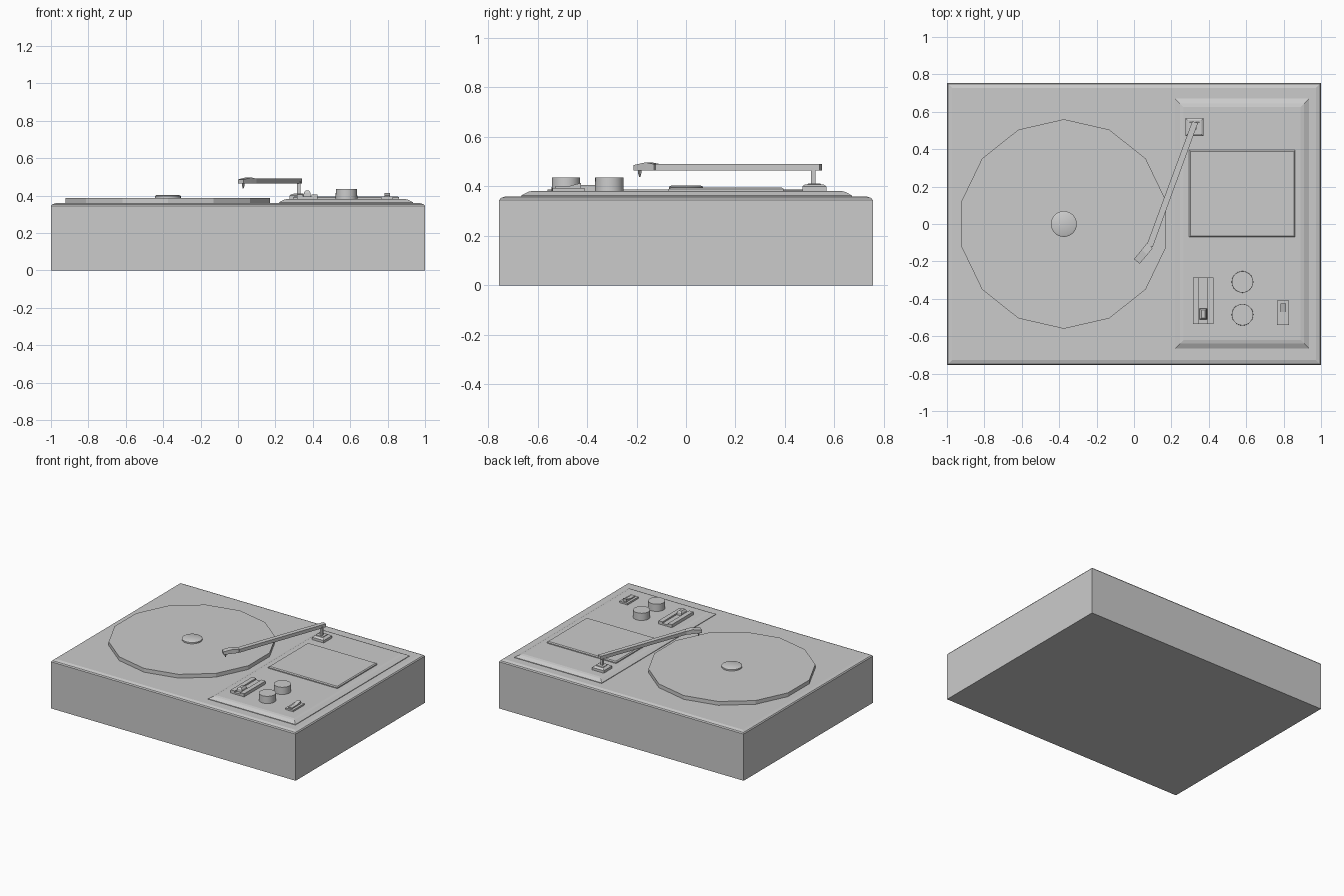
import bpy, bmesh, math
from mathutils import Vector

if "Cube" in bpy.data.objects:
    bpy.data.objects.remove(bpy.data.objects["Cube"])


def finish(bm, name):
    bmesh.ops.recalc_face_normals(bm, faces=bm.faces)
    me = bpy.data.meshes.new(name)
    bm.to_mesh(me)
    bm.free()
    ob = bpy.data.objects.new(name, me)
    bpy.context.collection.objects.link(ob)
    return ob


def loft(name, rings):
    """Skin closed rings of points, capping both ends."""
    bm = bmesh.new()
    vs = [[bm.verts.new(p) for p in r] for r in rings]
    n = len(vs[0])
    for a, b in zip(vs, vs[1:]):
        for i in range(n):
            j = (i + 1) % n
            bm.faces.new((a[i], a[j], b[j], b[i]))
    bm.faces.new(vs[0])
    bm.faces.new(vs[-1])
    return finish(bm, name)


def slab(name, x0, x1, y0, y1, levels):
    """Stack of rectangles; levels are (z, inset) pairs."""
    return loft(name, [[(x0 + d, y0 + d, z), (x1 - d, y0 + d, z),
                        (x1 - d, y1 - d, z), (x0 + d, y1 - d, z)]
                       for z, d in levels])


def disc(name, cx, cy, levels, sides):
    """Turned part; levels are (z, radius) pairs, first vertex on +y."""
    rings = []
    for z, r in levels:
        rings.append([(cx + r * math.sin(2 * math.pi * i / sides),
                       cy + r * math.cos(2 * math.pi * i / sides), z)
                      for i in range(sides)])
    return loft(name, rings)


# Cabinet and raised control panel
slab("cabinet", -1, 1, -0.755, 0.755, [(0, 0), (0.345, 0), (0.353, 0.006), (0.36, 0.028)])
slab("control_panel", 0.22, 0.935, -0.665, 0.67,
     [(0.35, 0), (0.364, 0), (0.378, 0.027), (0.382, 0.045)])
slab("panel_plate", 0.295, 0.862, -0.07, 0.395,
     [(0.375, 0), (0.389, 0), (0.395, 0.007)])

# Platter with fourteen sides and its centre hub
disc("platter", -0.375, 0, [(0.355, 0.56), (0.388, 0.56)], 14)
hub = disc("hub", -0.375, 0, [(0.38, 0.069), (0.398, 0.069), (0.403, 0.06)], 32)

# Rotary knobs
knobs = [disc("knob_%d" % (i + 1), 0.58, y, [(0.375, 0.058), (0.435, 0.057)], 28)
         for i, y in enumerate((-0.31, -0.485))]

# Slider: two rails, channel floor and thumb grip
for side, x in (("left", 0.315), ("right", 0.392)):
    slab("slider_rail_" + side, x, x + 0.033, -0.535, -0.285, [(0.375, 0), (0.405, 0)])
slab("slider_channel", 0.348, 0.392, -0.535, -0.285, [(0.375, 0), (0.394, 0)])
slab("slider_grip", 0.35, 0.39, -0.512, -0.45, [(0.385, 0), (0.415, 0.002), (0.426, 0.01)])

# Rocker switch
slab("switch_base", 0.765, 0.83, -0.54, -0.41, [(0.375, 0), (0.394, 0)])
profile = [(-0.528, 0.39), (-0.424, 0.39), (-0.424, 0.414), (-0.47, 0.402), (-0.528, 0.401)]
loft("switch_rocker", [[(x, y, z) for y, z in profile] for x in (0.783, 0.812)])

# Tonearm mount and post
slab("tonearm_mount", 0.275, 0.372, 0.47, 0.567, [(0.375, 0), (0.4, 0), (0.408, 0.012)])
slab("tonearm_collar", 0.294, 0.353, 0.489, 0.548, [(0.4, 0), (0.412, 0.004)])
slab("tonearm_post", 0.316, 0.334, 0.505, 0.523, [(0.405, 0), (0.475, 0)])

# Tonearm: plan outline from pivot end to the angled head
arm = [(0.312, 0.55), (0.342, 0.54), (0.1, -0.123), (0.068, -0.112)]
loft("tonearm", [[(x, y, z) for x, y in arm] for z in (0.465, 0.49)])
sections = [(0.084, -0.116, 0.49), (0.056, -0.151, 0.497), (0.015, -0.2, 0.486)]
across = Vector((0.767, -0.642, 0)) * 0.02
rings = []
for x, y, top in sections:
    lo, hi = Vector((x, y, 0.465)), Vector((x, y, top))
    rings.append([lo - across, lo + across, hi + across, hi - across])
loft("tonearm_head", rings)

# Needle
disc("needle", 0.028, -0.187, [(0.437, 0.002), (0.45, 0.006), (0.47, 0.007)], 8)

# Smooth the turned parts while keeping rims sharp
bpy.ops.object.select_all(action='DESELECT')
for ob in [hub] + knobs:
    ob.select_set(True)
bpy.context.view_layer.objects.active = hub
bpy.ops.object.shade_smooth_by_angle()
